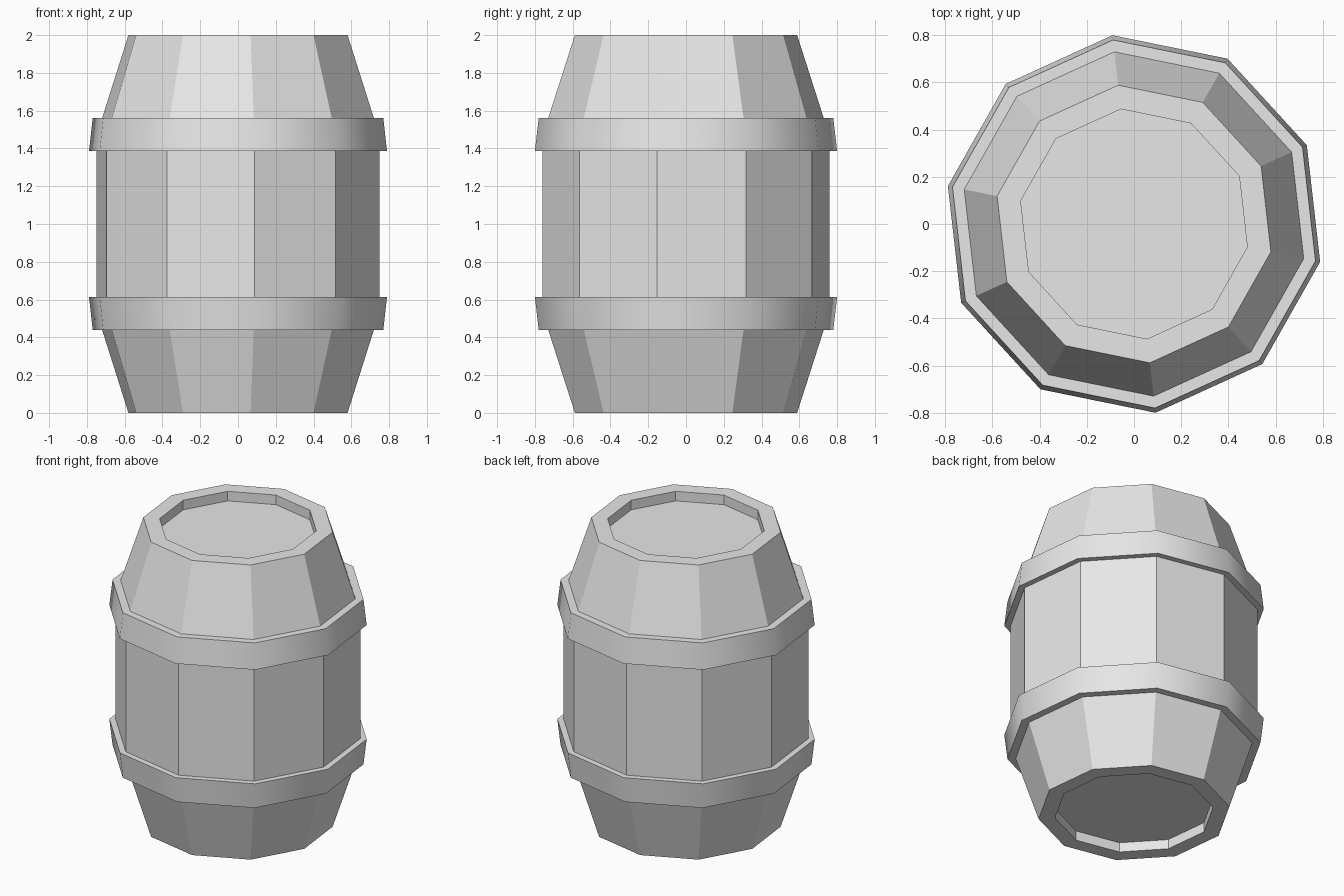
import bpy
import math

SIDES = 10
PHASE = math.radians(-11.5)

if "Cube" in bpy.data.objects:
    bpy.data.objects.remove(bpy.data.objects["Cube"], do_unlink=True)

# One plain grey for the whole model
grey = bpy.data.materials.new("light_grey")
grey.use_nodes = True
colour = (0.8, 0.8, 0.8, 1)
grey.diffuse_color = colour
bsdf = next(n for n in grey.node_tree.nodes if n.type == "BSDF_PRINCIPLED")
bsdf.inputs["Base Color"].default_value = colour


def lathe(name, profile, closed):
    """Turn (radius, height) points into a ten-sided solid; profile runs bottom to top outside."""
    verts = []
    for radius, z in profile:
        for i in range(SIDES):
            a = PHASE + i * math.tau / SIDES
            verts.append((radius * math.cos(a), radius * math.sin(a), z))
    rows = len(profile)
    faces = []
    for r in range(rows if closed else rows - 1):
        low, high = r * SIDES, (r + 1) % rows * SIDES
        for i in range(SIDES):
            j = (i + 1) % SIDES
            faces.append((low + i, low + j, high + j, high + i))
    if not closed:
        faces.append(tuple(reversed(range(SIDES))))
        faces.append(tuple(range((rows - 1) * SIDES, rows * SIDES)))
    mesh = bpy.data.meshes.new(name)
    mesh.from_pydata(verts, [], faces)
    mesh.materials.append(grey)
    obj = bpy.data.objects.new(name, mesh)
    bpy.context.collection.objects.link(obj)
    return obj


# Staved body with recessed lids; the upper half mirrors the lower
half = [(0.49, 0.065), (0.49, 0), (0.592, 0), (0.765, 0.535)]
body = half + [(r, 2 - z) for r, z in reversed(half)]
lathe("barrel_body", body, False)

# Hoops lean outward towards the middle of the barrel
hoop = [(0.73, 0.44), (0.785, 0.44), (0.805, 0.613), (0.73, 0.613)]
upper = [(r, 2 - z) for r, z in reversed(hoop)]
for name, profile in (("lower_hoop", hoop), ("upper_hoop", upper)):
    obj = lathe(name, profile, True)
    bpy.ops.object.select_all(action="DESELECT")
    obj.select_set(True)
    bpy.context.view_layer.objects.active = obj
    bpy.ops.object.shade_smooth_by_angle(angle=math.radians(40))
